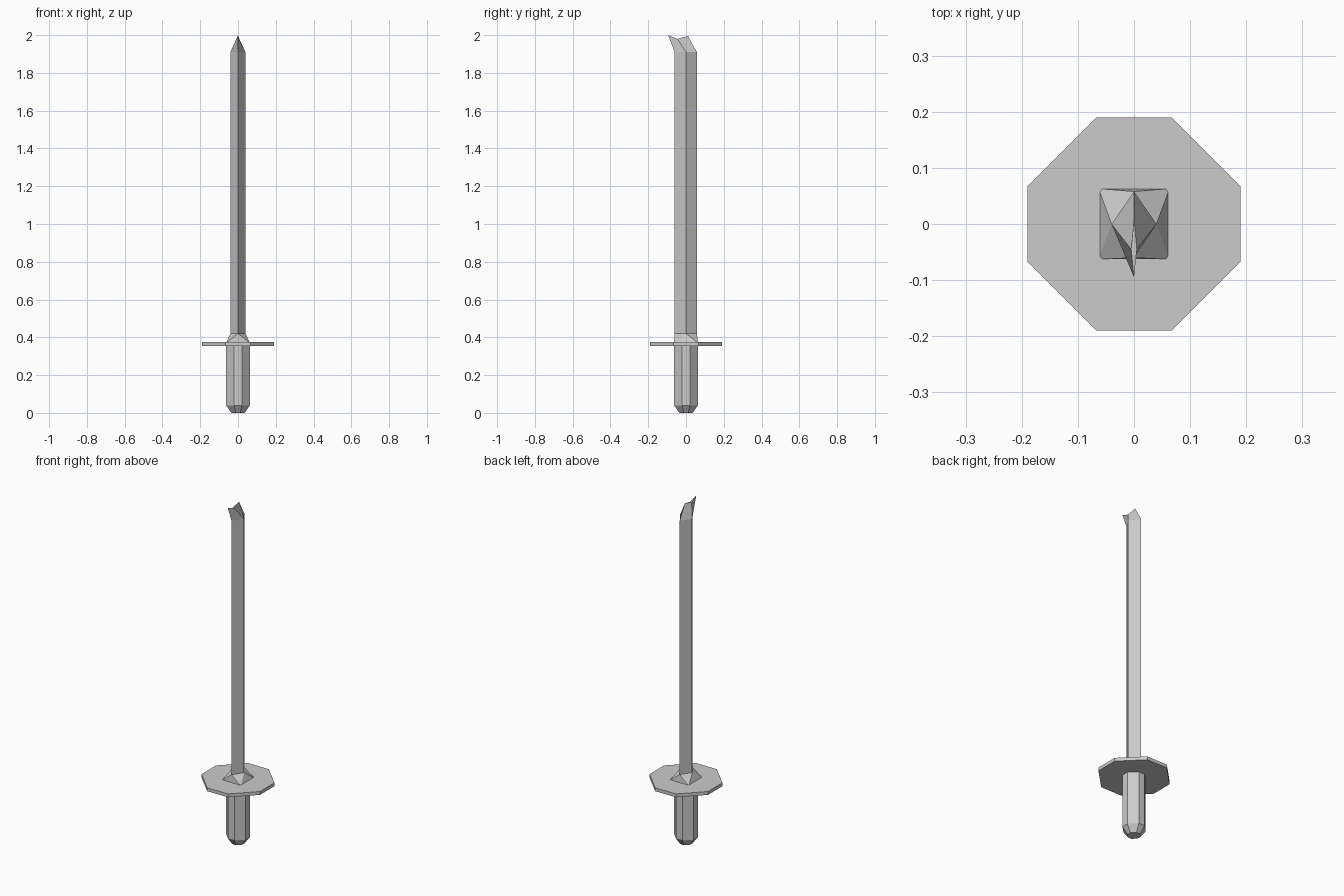
import bpy, bmesh

if "Cube" in bpy.data.objects:
    bpy.data.objects.remove(bpy.data.objects["Cube"])

COLOUR = (0.6, 0.6, 0.6, 1)
steel = bpy.data.materials.new("plain_grey")
steel.use_nodes = True
steel.diffuse_color = COLOUR
bsdf = next(n for n in steel.node_tree.nodes if n.type == 'BSDF_PRINCIPLED')
bsdf.inputs["Base Color"].default_value = COLOUR


def finish(name, bm):
    bmesh.ops.recalc_face_normals(bm, faces=bm.faces[:])
    mesh = bpy.data.meshes.new(name)
    bm.to_mesh(mesh)
    bm.free()
    mesh.materials.append(steel)
    obj = bpy.data.objects.new(name, mesh)
    bpy.context.collection.objects.link(obj)
    return obj


def loft(name, rings):
    """Skin rings with equal point counts and cap both ends."""
    bm = bmesh.new()
    loops = [[bm.verts.new(p) for p in ring] for ring in rings]
    n = len(loops[0])
    for a, b in zip(loops, loops[1:]):
        for i in range(n):
            j = (i + 1) % n
            bm.faces.new((a[i], a[j], b[j], b[i]))
    bm.faces.new(loops[0][::-1])
    bm.faces.new(loops[-1])
    return finish(name, bm)


def octagon(r, flat, z):
    return [(r, -flat, z), (r, flat, z), (flat, r, z), (-flat, r, z),
            (-r, flat, z), (-r, -flat, z), (-flat, -r, z), (flat, -r, z)]


def diamond(z):
    return [(0, -0.06, z), (0.04, 0, z), (0, 0.058, z), (-0.04, 0, z)]


# Grip with a chamfered pommel end
loft("grip", [octagon(0.035, 0.012, 0), octagon(0.063, 0.02, 0.04),
              octagon(0.063, 0.02, 0.36)])

# Flat guard plate
loft("guard", [octagon(0.19, 0.067, 0.355), octagon(0.19, 0.067, 0.375)])

# Collar: a square base twisting into the diamond section of the blade
bm = bmesh.new()
s = 0.063
base = [bm.verts.new((x, y, 0.37)) for x, y in ((-s, -s), (s, -s), (s, s), (-s, s))]
top = [bm.verts.new(p) for p in diamond(0.42)]
for i in range(4):
    j = (i + 1) % 4
    bm.faces.new((base[i], base[j], top[i]))
    bm.faces.new((base[j], top[j], top[i]))
bm.faces.new(base[::-1])
bm.faces.new(top)
finish("collar", bm)

# Blade with a forward-swept, pinched tip
tip = [(0, -0.095, 2), (0.005, -0.045, 1.98), (0, 0.01, 1.995), (-0.005, -0.045, 1.98)]
loft("blade", [diamond(0.42), diamond(1.91), tip])
